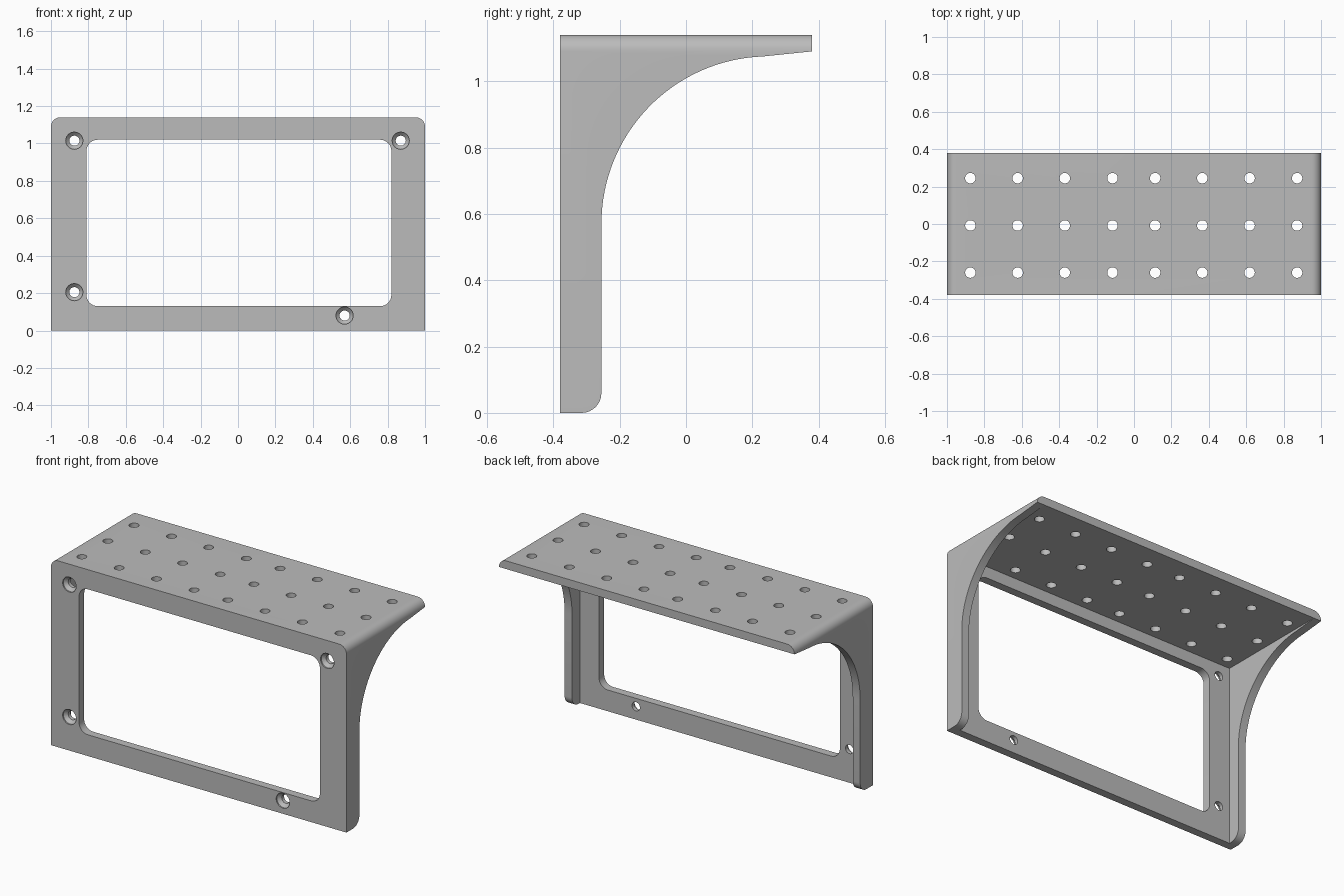
import bpy, bmesh
from math import sin, cos, pi, radians

if "Cube" in bpy.data.objects:
    bpy.data.objects.remove(bpy.data.objects["Cube"])

WALL, HEIGHT, FRONT, BACK = 0.05, 1.14, -0.38, 0.38

grey = bpy.data.materials.new("plain grey")
grey.use_nodes = True
grey.diffuse_color = (0.5, 0.5, 0.5, 1)
grey.node_tree.nodes["Principled BSDF"].inputs["Base Color"].default_value = (0.5, 0.5, 0.5, 1)


def finish(bm, name):
    bmesh.ops.recalc_face_normals(bm, faces=bm.faces)
    mesh = bpy.data.meshes.new(name)
    bm.to_mesh(mesh)
    bm.free()
    obj = bpy.data.objects.new(name, mesh)
    bpy.context.collection.objects.link(obj)
    mesh.materials.append(grey)
    return obj


def prism(points, direction):
    """Closed solid from a 3D outline pushed along a direction."""
    bm = bmesh.new()
    face = bm.faces.new([bm.verts.new(p) for p in points])
    moved = bmesh.ops.extrude_face_region(bm, geom=[face])["geom"]
    verts = [v for v in moved if isinstance(v, bmesh.types.BMVert)]
    bmesh.ops.translate(bm, verts=verts, vec=direction)
    return bm


def arc(cx, cy, r, start, end, steps):
    angles = [radians(start + (end - start) * i / steps) for i in range(steps + 1)]
    return [(cx + r * cos(a), cy + r * sin(a)) for a in angles]


def lathe(profile, name, place, sides=24):
    """Solid of revolution; place maps (u, v, depth) to model space."""
    bm = bmesh.new()
    rings = [[bm.verts.new(place(r * cos(2 * pi * i / sides), r * sin(2 * pi * i / sides), d))
              for i in range(sides)] for r, d in profile]
    for a, b in zip(rings, rings[1:]):
        for i in range(sides):
            j = (i + 1) % sides
            bm.faces.new((a[i], a[j], b[j], b[i]))
    bm.faces.new(rings[0])
    bm.faces.new(rings[-1])
    return finish(bm, name)


# Outer body: side profile with curved brace, top side edges rounded
side = [(FRONT, HEIGHT), (FRONT, 0)]
side += arc(-0.315, 0.06, 0.06, -90, 0, 8)
side += arc(0.25, 0.57, 0.505, 180, 92, 32)
side += [(BACK, 1.09), (BACK, HEIGHT)]
bm = prism([(-1, y, z) for y, z in side], (2, 0, 0))
rims = [e for e in bm.edges if all(v.co.z > HEIGHT - 0.001 for v in e.verts)
        and abs(e.verts[0].co.x - e.verts[1].co.x) < 0.001]
bmesh.ops.bevel(bm, geom=rims, offset=0.05, segments=8, profile=0.5, affect='EDGES')
shelf = finish(bm, "shelf_bracket")

cutters = []

# Hollow behind the front frame, between the side braces, under the top
w = 1 - WALL
hollow = [(-w, -1), (w, -1), (w, HEIGHT - WALL), (-w, HEIGHT - WALL)]
cutters.append(finish(prism([(x, FRONT + WALL, z) for x, z in hollow], (0, 2, 0)), "hollow_cutter"))

# Front window with rounded corners
left, right, low, high, r = -0.81, 0.82, 0.13, 1.02, 0.06
window = (arc(right - r, high - r, r, 0, 90, 8) + arc(left + r, high - r, r, 90, 180, 8)
          + arc(left + r, low + r, r, 180, 270, 8) + arc(right - r, low + r, r, 270, 360, 8))
cutters.append(finish(prism([(x, FRONT - 0.1, z) for x, z in window], (0, 0.25, 0)), "window_cutter"))

# Countersunk screw holes in the front frame
for x, z in [(-0.875, 1.015), (0.87, 1.015), (-0.875, 0.205), (0.57, 0.08)]:
    cutters.append(lathe([(0.046, -0.02), (0.046, 0.008), (0.027, 0.027), (0.027, 0.07)],
                         "screw_hole_cutter",
                         lambda u, v, d, x=x, z=z: (x + u, FRONT + d, z + v)))

# Drain holes in the top
for x in (-0.875, -0.622, -0.37, -0.115, 0.113, 0.365, 0.618, 0.872):
    for y in (-0.26, -0.008, 0.245):
        cutters.append(lathe([(0.028, 1.05), (0.028, 1.2)], "drain_hole_cutter",
                             lambda u, v, d, x=x, y=y: (x + u, y + v, d)))

# Cut everything, then drop the cutters
for c in cutters:
    c.hide_render = True
    mod = shelf.modifiers.new("cut", 'BOOLEAN')
    mod.operation, mod.solver, mod.object = 'DIFFERENCE', 'EXACT', c
bpy.context.view_layer.update()
cut = bpy.data.meshes.new_from_object(shelf.evaluated_get(bpy.context.evaluated_depsgraph_get()))
shelf.modifiers.clear()
shelf.data = cut
for c in cutters:
    bpy.data.objects.remove(c)

bpy.ops.object.select_all(action='DESELECT')
shelf.select_set(True)
bpy.context.view_layer.objects.active = shelf
bpy.ops.object.shade_smooth_by_angle(angle=radians(30))
